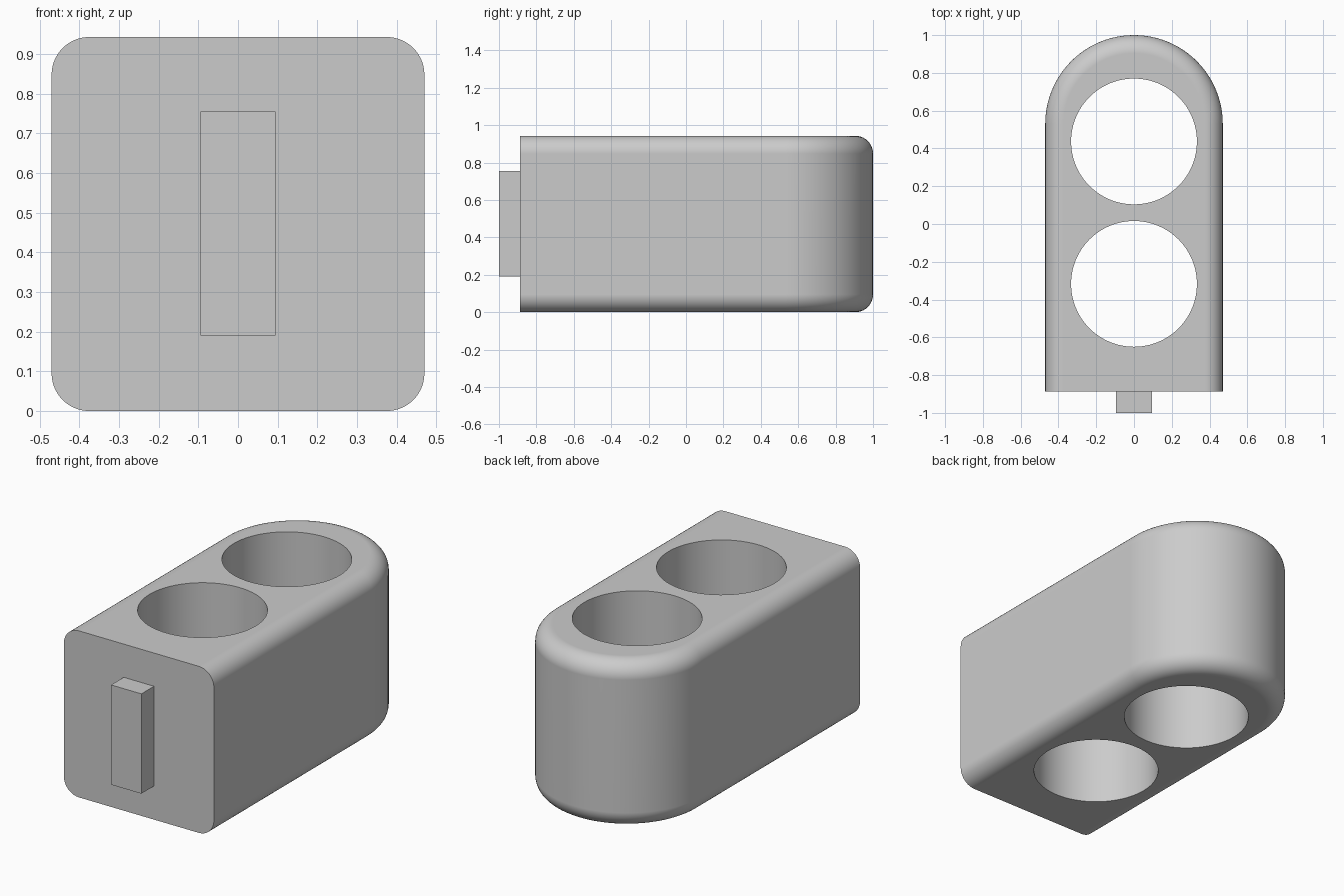
import bpy
import bmesh
from math import pi, sin, cos

if "Cube" in bpy.data.objects:
    bpy.data.objects.remove(bpy.data.objects["Cube"], do_unlink=True)

HALF_W = 0.47
HEIGHT = 0.943
FRONT = -0.887
ARC_Y = 0.53
FILLET = 0.095
HOLE_R = 0.333
HOLES_Y = (0.437, -0.317)
ARC_STEPS = 48
FILLET_STEPS = 10

grey = bpy.data.materials.new("plain grey")
grey.use_nodes = True
colour = (0.6, 0.6, 0.6, 1)
grey.diffuse_color = colour
grey.node_tree.nodes["Principled BSDF"].inputs["Base Color"].default_value = colour


def add_object(name, bm):
    bmesh.ops.recalc_face_normals(bm, faces=bm.faces)
    mesh = bpy.data.meshes.new(name)
    bm.to_mesh(mesh)
    bm.free()
    mesh.materials.append(grey)
    obj = bpy.data.objects.new(name, mesh)
    bpy.context.collection.objects.link(obj)
    return obj


def outline(inset):
    """Flat front, straight sides and a half-round back."""
    r = HALF_W - inset
    arc = [(r * cos(pi * i / ARC_STEPS), ARC_Y + r * sin(pi * i / ARC_STEPS))
           for i in range(ARC_STEPS + 1)]
    return [(r, FRONT)] + arc + [(-r, FRONT)]


# Body: outlines stacked through a rounded lower and upper rim
steps = [pi / 2 * i / FILLET_STEPS for i in range(FILLET_STEPS + 1)]
lower = [(FILLET * (1 - sin(a)), FILLET * (1 - cos(a))) for a in steps]
levels = lower + [(inset, HEIGHT - z) for inset, z in reversed(lower)]

bm = bmesh.new()
rings = [[bm.verts.new((x, y, z)) for x, y in outline(inset)] for inset, z in levels]
for a, b in zip(rings, rings[1:]):
    for i in range(len(a) - 1):
        bm.faces.new((a[i], a[i + 1], b[i + 1], b[i]))
bm.faces.new(rings[0])
bm.faces.new(rings[-1])
bm.faces.new([r[0] for r in rings] + [r[-1] for r in reversed(rings)])
body = add_object("body", bm)

# Two round holes through the full height
bpy.context.view_layer.objects.active = body
for y in HOLES_Y:
    bm = bmesh.new()
    bmesh.ops.create_cone(bm, cap_ends=True, segments=96, radius1=HOLE_R,
                          radius2=HOLE_R, depth=HEIGHT * 2)
    bmesh.ops.translate(bm, verts=bm.verts, vec=(0, y, HEIGHT / 2))
    cutter = add_object("hole_cutter", bm)
    cutter.hide_render = True
    cut = body.modifiers.new("hole", 'BOOLEAN')
    cut.operation = 'DIFFERENCE'
    cut.solver = 'EXACT'
    cut.object = cutter
    bpy.ops.object.modifier_apply(modifier=cut.name)
    bpy.data.objects.remove(cutter, do_unlink=True)

# Smooth curves with crisp front and hole edges
bpy.ops.object.select_all(action='DESELECT')
body.select_set(True)
bpy.ops.object.shade_smooth_by_angle(angle=pi / 6)
weighted = body.modifiers.new("even shading", 'WEIGHTED_NORMAL')
weighted.keep_sharp = True

# Upright key on the front
bm = bmesh.new()
bmesh.ops.create_cube(bm, size=1)
bmesh.ops.scale(bm, verts=bm.verts, vec=(0.19, 1 + FRONT, 0.565))
bmesh.ops.translate(bm, verts=bm.verts, vec=(0, (FRONT - 1) / 2, 0.4725))
add_object("front_key", bm)
